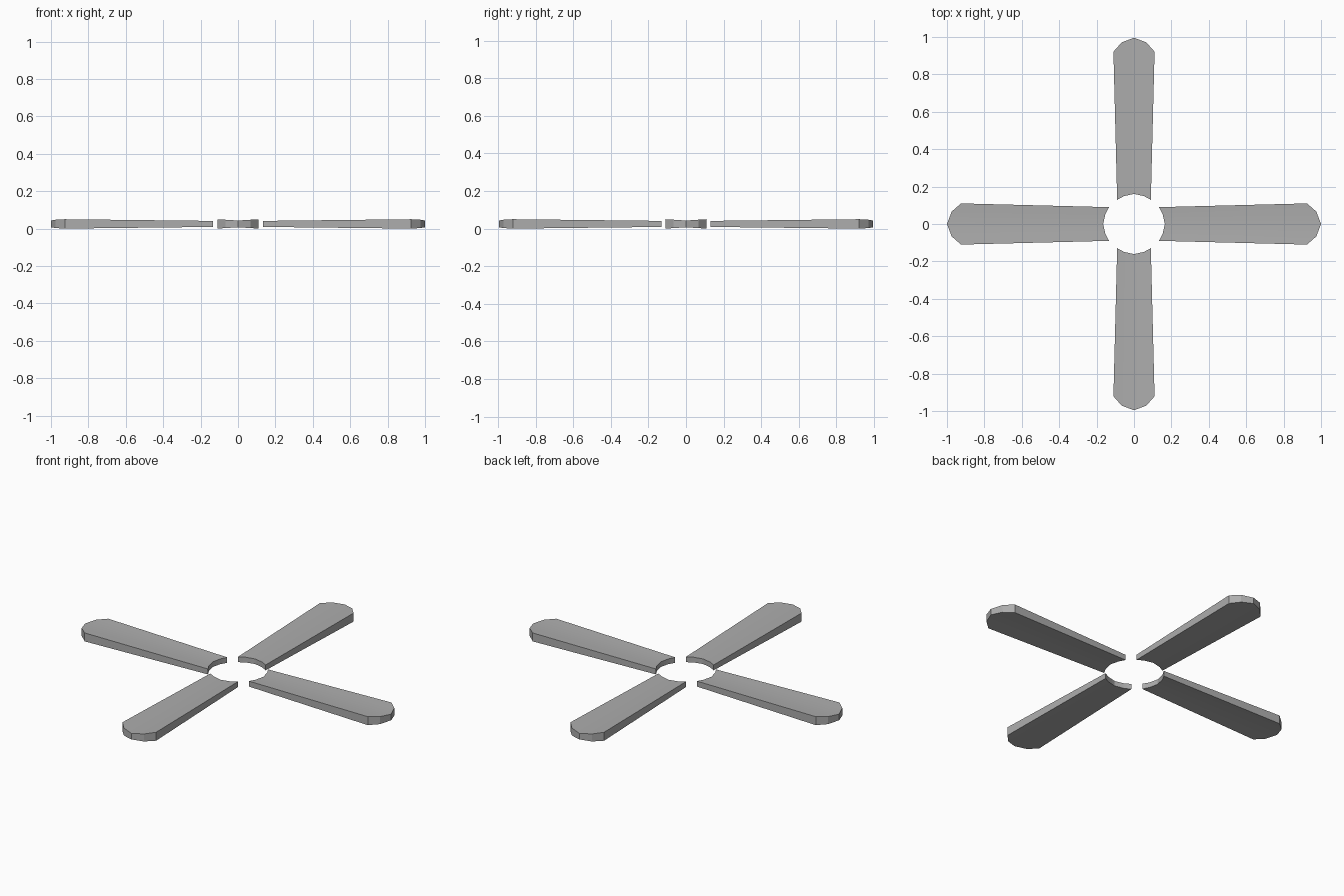
import bpy, math

if "Cube" in bpy.data.objects:
    bpy.data.objects.remove(bpy.data.objects["Cube"])

MID = 0.025        # height of the blade's middle plane
HUB_R = 0.165      # radius of the round opening

# each row: (lateral position as a fraction of the half width, tip radius, tip half width)
COLUMNS = [(-1, 0.925, 0.11), (-0.6, 0.975, 0.11), (0, 1.0, 0.11),
           (0.6, 0.975, 0.11), (1, 0.925, 0.11)]

grey = bpy.data.materials.new("dark_grey")
grey.diffuse_color = (0.42, 0.42, 0.42, 1)
grey.use_nodes = True
grey.node_tree.nodes["Principled BSDF"].inputs["Base Color"].default_value = grey.diffuse_color


def half_thickness(f, t):
    # thicker at the tip and along the long edges, thinner in the middle
    edge = 0.016 + 0.009 * t
    middle = 0.015 + 0.003 * t
    return middle + (edge - middle) * abs(f)


def blade(name, angle, shift):
    verts, faces = [], []
    n = len(COLUMNS)
    for f, tip_r, tip_w in COLUMNS:
        y0 = f * 0.09
        x0 = math.sqrt(HUB_R ** 2 - y0 ** 2) - 0.005 * abs(f)
        for x, y, t in ((x0, y0, 0), (tip_r, f * tip_w, 1)):
            h = half_thickness(f, t)
            verts += [(x - shift, y, MID - h), (x - shift, y, MID + h)]
    # column layout: inner bottom, inner top, tip bottom, tip top
    for i in range(n - 1):
        a, b = 4 * i, 4 * i + 4
        faces += [(a + 1, a + 3, b + 3, b + 1),   # top
                  (a, b, b + 2, a + 2),           # underside
                  (a, a + 1, b + 1, b),           # curved root
                  (a + 2, b + 2, b + 3, a + 3)]   # rounded tip
    e = 4 * (n - 1)
    faces += [(0, 2, 3, 1), (e, e + 1, e + 3, e + 2)]  # long edges
    mesh = bpy.data.meshes.new(name)
    mesh.from_pydata(verts, [], faces)
    mesh.materials.append(grey)
    mesh.update()
    obj = bpy.data.objects.new(name, mesh)
    bpy.context.collection.objects.link(obj)
    obj.rotation_euler.z = angle
    obj.select_set(True)
    bpy.context.view_layer.objects.active = obj


# four blades around the open hub; front and back sit slightly further in
for k, side in enumerate(("right", "back", "left", "front")):
    blade(f"fan_blade_{side}", k * math.pi / 2, 0.004 * (k % 2))
bpy.ops.object.shade_smooth_by_angle(angle=math.radians(20))

# make sure all face normals point outward
for obj in bpy.context.selected_objects:
    bpy.context.view_layer.objects.active = obj
    bpy.ops.object.mode_set(mode='EDIT')
    bpy.ops.mesh.select_all(action='SELECT')
    bpy.ops.mesh.normals_make_consistent(inside=False)
    bpy.ops.object.mode_set(mode='OBJECT')
    break
